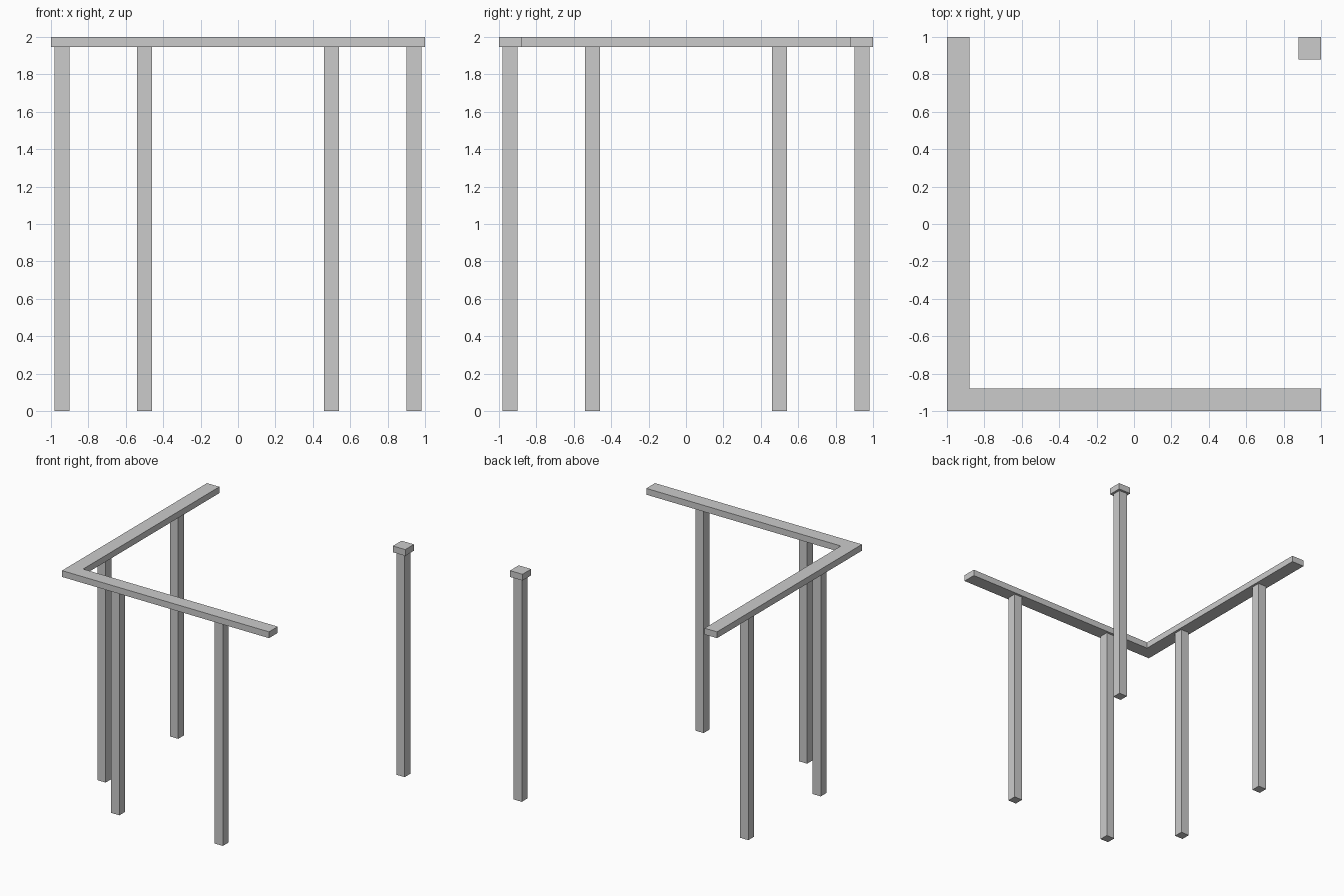
import bpy, bmesh

if "Cube" in bpy.data.objects:
    bpy.data.objects.remove(bpy.data.objects["Cube"])

BEAM_W = 0.12       # rail width
BEAM_Z = 1.945      # underside of the rails
TOP_Z = 2.0
POST_W = 0.08
C = 1 - BEAM_W / 2  # centre line of the rails


def prism(name, outline, z0, z1):
    """Extrude a flat outline from z0 up to z1."""
    bm = bmesh.new()
    face = bm.faces.new([bm.verts.new((x, y, z0)) for x, y in outline])
    ret = bmesh.ops.extrude_face_region(bm, geom=[face], use_keep_orig=True)
    verts = [g for g in ret["geom"] if isinstance(g, bmesh.types.BMVert)]
    bmesh.ops.translate(bm, verts=verts, vec=(0, 0, z1 - z0))
    bmesh.ops.recalc_face_normals(bm, faces=bm.faces)
    mesh = bpy.data.meshes.new(name)
    bm.to_mesh(mesh)
    bm.free()
    obj = bpy.data.objects.new(name, mesh)
    bpy.context.collection.objects.link(obj)
    return obj


def square(x, y, w):
    h = w / 2
    return [(x - h, y - h), (x + h, y - h), (x + h, y + h), (x - h, y + h)]


# L-shaped top rail along the front and left sides
i = -1 + BEAM_W
prism("corner_rail", [(-1, -1), (1, -1), (1, i), (i, i), (i, 1), (-1, 1)], BEAM_Z, TOP_Z)

# Cap on the free-standing post
prism("post_cap", square(C, C, BEAM_W), BEAM_Z, TOP_Z)

# Square posts: two per rail, one free-standing at the back right
posts = {
    "front_post_left": (-0.5, -C),
    "front_post_right": (0.5, -C),
    "left_post_front": (-C, -0.5),
    "left_post_back": (-C, 0.5),
    "free_post": (C, C),
}
for name, (x, y) in posts.items():
    prism(name, square(x, y, POST_W), 0, BEAM_Z)
